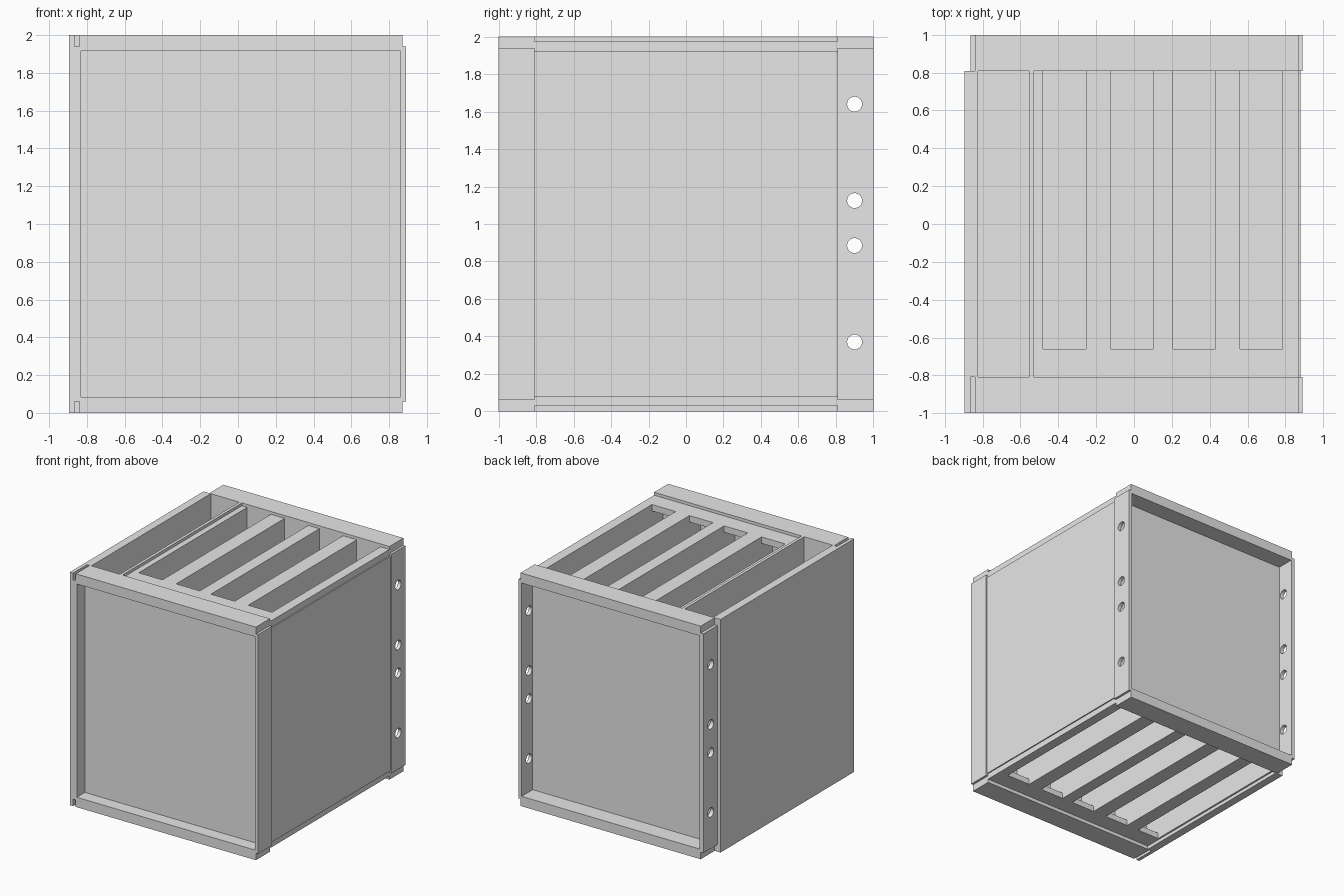
import bpy
import bmesh
from mathutils import Vector, Matrix

cube = bpy.data.objects.get("Cube")
if cube:
    bpy.data.objects.remove(cube, do_unlink=True)

grey = bpy.data.materials.new("light_grey")
grey.use_nodes = True
grey.diffuse_color = (0.8, 0.8, 0.8, 1)
grey.node_tree.nodes["Principled BSDF"].inputs["Base Color"].default_value = (0.8, 0.8, 0.8, 1)


def finish(name, bm):
    bmesh.ops.recalc_face_normals(bm, faces=bm.faces[:])
    mesh = bpy.data.meshes.new(name)
    bm.to_mesh(mesh)
    bm.free()
    mesh.materials.append(grey)
    obj = bpy.data.objects.new(name, mesh)
    bpy.context.collection.objects.link(obj)
    return obj


def prism(name, points, axis, low, high):
    """Extrude a flat outline along y or z."""
    bm = bmesh.new()
    if axis == "z":
        verts = [bm.verts.new((a, b, low)) for a, b in points]
        step = Vector((0, 0, high - low))
    else:
        verts = [bm.verts.new((a, low, b)) for a, b in points]
        step = Vector((0, high - low, 0))
    face = bm.faces.new(verts)
    out = bmesh.ops.extrude_face_region(bm, geom=[face], use_keep_orig=True)
    moved = [v for v in out["geom"] if isinstance(v, bmesh.types.BMVert)]
    bmesh.ops.translate(bm, vec=step, verts=moved)
    return finish(name, bm)


def box(name, x, y, z):
    outline = [(x[0], y[0]), (x[1], y[0]), (x[1], y[1]), (x[0], y[1])]
    return prism(name, outline, "z", z[0], z[1])


def cut(obj, cutter):
    """Subtract the cutter, then remove it."""
    mod = obj.modifiers.new("cut", "BOOLEAN")
    mod.operation = "DIFFERENCE"
    mod.solver = "EXACT"
    mod.object = cutter
    bpy.context.view_layer.update()
    graph = bpy.context.evaluated_depsgraph_get()
    mesh = bpy.data.meshes.new_from_object(obj.evaluated_get(graph))
    obj.modifiers.clear()
    obj.data = mesh
    bpy.data.objects.remove(cutter, do_unlink=True)


# End frames: notched outline with a recessed panel
lower = [(-0.865, 0.06), (-0.84, 0.06), (-0.84, 0), (0.87, 0), (0.87, 0.06), (0.89, 0.06)]
outline = lower + [(x, 2 - z) for x, z in reversed(lower)]
OPEN_X, OPEN_Z = (-0.83, 0.86), (0.085, 1.915)

front_frame = prism("front_frame", outline, "y", -1, -0.81)
cut(front_frame, box("front_recess", OPEN_X, (-1.1, -0.89), OPEN_Z))
back_frame = prism("back_frame", outline, "y", 0.81, 1)
cut(back_frame, box("back_recess", OPEN_X, (0.85, 1.1), OPEN_Z))

# Bolt holes through both back flanges
bm = bmesh.new()
for z in (0.37, 0.885, 1.125, 1.64):
    place = Matrix.Translation((0, 0.9, z)) @ Matrix.Rotation(1.5708, 4, "Y")
    bmesh.ops.create_cone(bm, cap_ends=True, segments=24, radius1=0.04,
                          radius2=0.04, depth=2.2, matrix=place)
cut(back_frame, finish("hole_cutter", bm))

# Side panels
prism("left_panel", [(-0.895, -1), (-0.865, -1), (-0.865, -0.81), (-0.825, -0.81),
                     (-0.825, 0.81), (-0.895, 0.81)], "z", 0, 2)
DEPTH = (-0.81, 0.81)
box("right_panel", (0.84, 0.88), DEPTH, (0.08, 1.92))

# Slotted plates with partitions behind the bars
SLOTS = [(-0.48, -0.255), (-0.125, 0.10), (0.205, 0.43), (0.56, 0.785)]


def grille(name, start, slots, plate_z, wall_z):
    comb = [(start, 0.81), (start, -0.81), (0.87, -0.81), (0.87, 0.81)]
    for a, b in reversed(slots):
        comb += [(b, 0.81), (b, -0.66), (a, -0.66), (a, 0.81)]
    prism(name, comb, "z", *plate_z)
    edges = [start] + [x for slot in slots for x in slot] + [0.84]
    for a, b in zip(edges[::2], edges[1::2]):
        box(name + "_partition", (a, b), DEPTH, wall_z)


grille("top_grille", -0.53, SLOTS, (1.92, 1.975), (1.02, 1.92))
grille("bottom_grille", -0.825, [(-0.81, -0.6)] + SLOTS, (0.03, 0.08), (0.08, 0.98))
box("middle_floor", (-0.825, 0.84), DEPTH, (0.98, 1.02))

# Upright divider beside the open channel
box("channel_divider", (-0.555, -0.53), DEPTH, (1.02, 2))
